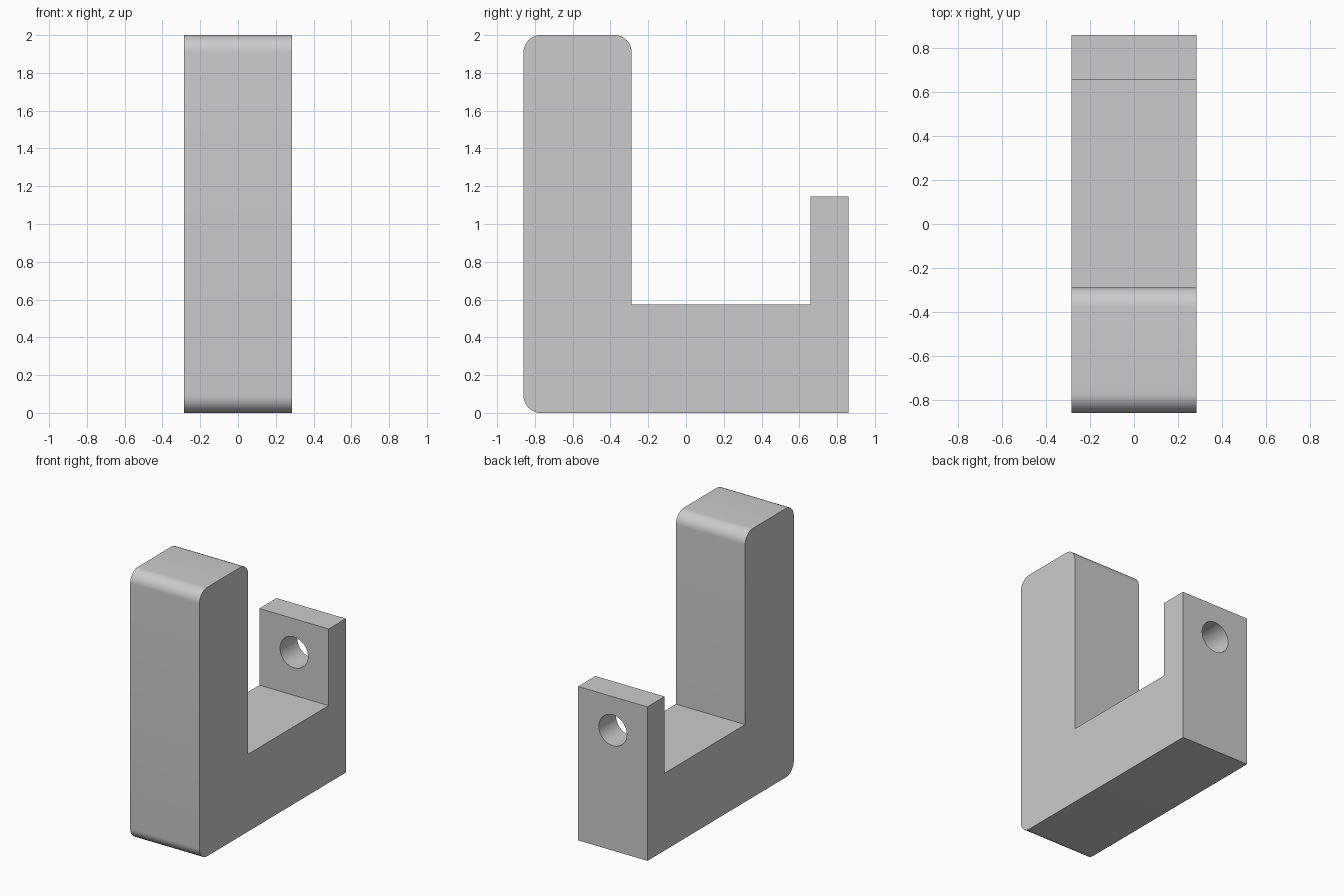
import bpy, bmesh
from math import sin, cos, radians

if "Cube" in bpy.data.objects:
    bpy.data.objects.remove(bpy.data.objects["Cube"])

HALF_W = 0.285     # half width along x
R = 0.09           # rounded corner radius
Y0, Y1 = -0.86, 0.86


def arc(cy, cz, start, end, steps=12):
    """Points of a rounded corner in the y-z plane."""
    return [(cy + R * cos(radians(start + (end - start) * i / steps)),
             cz + R * sin(radians(start + (end - start) * i / steps)))
            for i in range(steps + 1)]


# Side profile: tall rounded post, flat floor, thin rear lug
profile = [(Y1, 0), (Y1, 1.145), (0.658, 1.145), (0.658, 0.575), (-0.288, 0.575)]
profile += arc(-0.288 - R, 2 - R, 0, 90)
profile += arc(Y0 + R, 2 - R, 90, 180)
profile += arc(Y0 + R, R, 180, 270)

bm = bmesh.new()
face = bm.faces.new([bm.verts.new((-HALF_W, y, z)) for y, z in profile])
ext = bmesh.ops.extrude_face_region(bm, geom=[face])
verts = [g for g in ext["geom"] if isinstance(g, bmesh.types.BMVert)]
bmesh.ops.translate(bm, verts=verts, vec=(2 * HALF_W, 0, 0))
bmesh.ops.recalc_face_normals(bm, faces=bm.faces)
mesh = bpy.data.meshes.new("bracket")
bm.to_mesh(mesh)
bm.free()
bracket = bpy.data.objects.new("bracket", mesh)
bpy.context.collection.objects.link(bracket)

# Round hole through the rear lug
bpy.ops.mesh.primitive_cylinder_add(vertices=64, radius=0.115, depth=0.5,
                                    location=(0, 0.76, 0.895),
                                    rotation=(radians(90), 0, 0))
cutter = bpy.context.object
cutter.name = "hole_cutter"
cutter.hide_render = True

bpy.ops.object.select_all(action='DESELECT')
bracket.select_set(True)
bpy.context.view_layer.objects.active = bracket
cut = bracket.modifiers.new("hole", 'BOOLEAN')
cut.operation = 'DIFFERENCE'
cut.solver = 'EXACT'
cut.object = cutter
bpy.ops.object.modifier_apply(modifier=cut.name)
bpy.data.objects.remove(cutter)

# Smooth fillets and hole, crisp edges elsewhere
bpy.ops.object.shade_smooth_by_angle(angle=radians(30))
